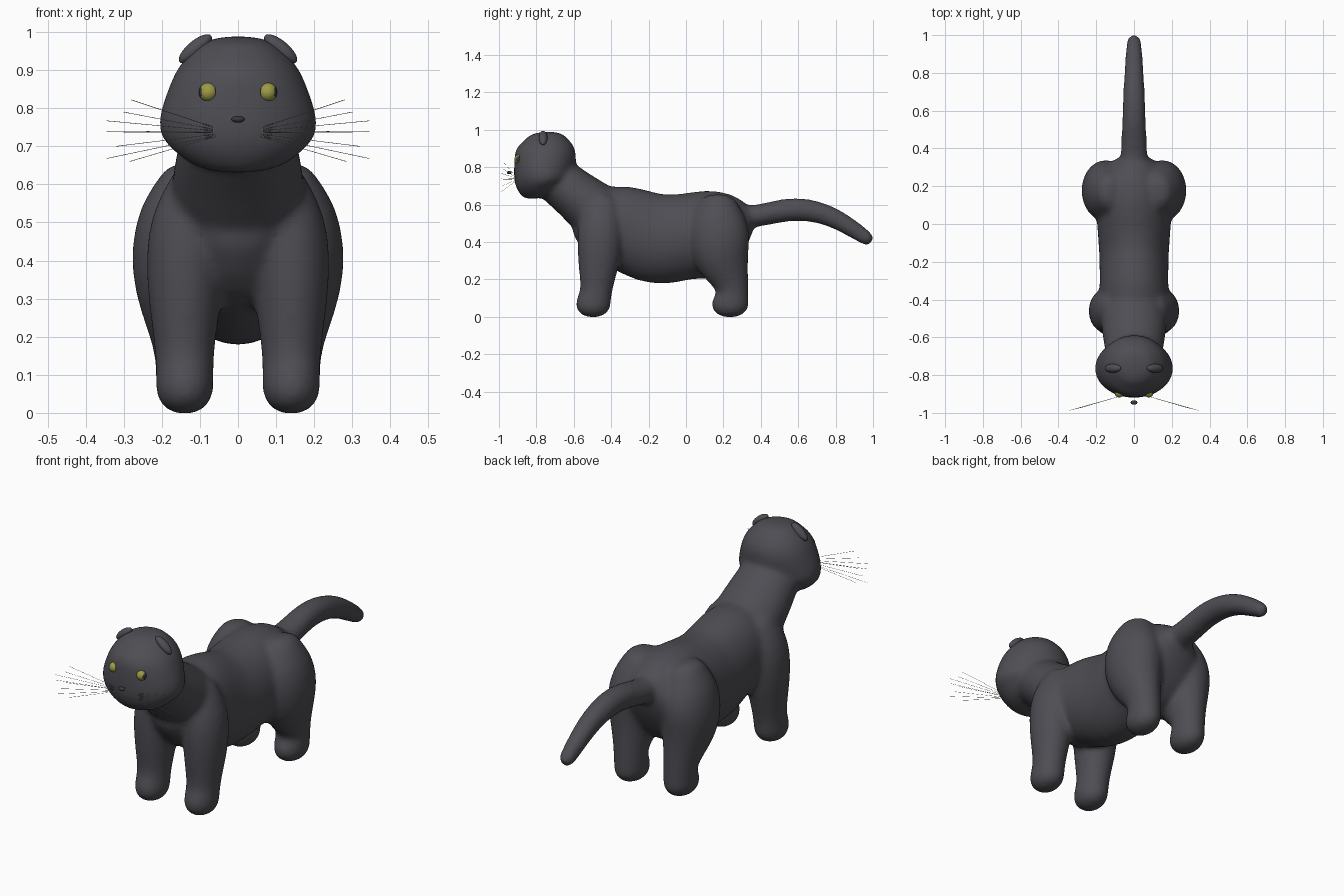
import bpy, bmesh, math
from mathutils import Vector, Matrix

if "Cube" in bpy.data.objects:
    bpy.data.objects.remove(bpy.data.objects["Cube"])


def material(name, rgb):
    m = bpy.data.materials.new(name)
    m.use_nodes = True
    m.diffuse_color = (*rgb, 1)
    m.node_tree.nodes["Principled BSDF"].inputs["Base Color"].default_value = (*rgb, 1)
    return m


fur = material("charcoal fur", (0.075, 0.075, 0.088))
dark = material("dark grey", (0.04, 0.04, 0.045))
yellow = material("olive yellow", (0.33, 0.33, 0.06))
pale = material("whisker beige", (0.4, 0.38, 0.33))


def finish(name, bm, *mats):
    mesh = bpy.data.meshes.new(name)
    bmesh.ops.recalc_face_normals(bm, faces=bm.faces)
    for f in bm.faces:
        f.smooth = True
    bm.to_mesh(mesh)
    bm.free()
    for m in mats:
        mesh.materials.append(m)
    ob = bpy.data.objects.new(name, mesh)
    bpy.context.collection.objects.link(ob)
    return ob


def tube(bm, path, cap, side=1, n=20):
    """Elliptical tube with domed ends; path items are (x, y, z, half width, half depth)."""
    pts = [Vector((side * p[0], p[1], p[2])) for p in path]
    tans = [(pts[min(i + 1, len(pts) - 1)] - pts[max(i - 1, 0)]).normalized()
            for i in range(len(pts))]
    rings = [(c, t, p[3], p[4]) for c, t, p in zip(pts, tans, path)]

    def dome(end, sign):
        c, t, a, b = rings[end]
        return [(c + t * sign * cap * math.sin(k), t, a * math.cos(k), b * math.cos(k))
                for k in (math.radians(d) for d in (30, 55, 75))]

    rings = dome(0, -1)[::-1] + rings + dome(-1, 1)
    loops = []
    for c, t, a, b in rings:
        u = (Vector((1, 0, 0)) - t * t.x).normalized()
        v = t.cross(u)
        loops.append([bm.verts.new(c + u * a * math.cos(k) + v * b * math.sin(k))
                      for k in (2 * math.pi * i / n for i in range(n))])
    for p, q in zip(loops, loops[1:]):
        for i in range(n):
            bm.faces.new((p[i], p[(i + 1) % n], q[(i + 1) % n], q[i]))
    bm.faces.new(loops[0])
    bm.faces.new(loops[-1])


body = bmesh.new()
# torso
tube(body, [(0, y, z, a, b) for y, z, a, b in (
    (-.50, .56, .15, .17), (-.42, .50, .185, .225), (-.32, .475, .185, .228),
    (-.20, .42, .185, .248), (-.10, .412, .19, .248), (0, .43, .20, .228),
    (.10, .44, .20, .245), (.20, .435, .18, .24), (.27, .40, .16, .20))], .06)
# neck
tube(body, [(0, -.70, .74, .15, .13), (0, -.60, .66, .168, .133),
            (0, -.50, .58, .18, .155), (0, -.42, .52, .175, .155)], .05)
# head
tube(body, [(0, y, z, a, b) for y, z, a, b in (
    (-.755, .68, .155, .13), (-.765, .71, .20, .153), (-.765, .75, .217, .16),
    (-.76, .80, .205, .162), (-.748, .87, .18, .172), (-.748, .92, .155, .15),
    (-.75, .955, .115, .11))], .035)
# tail
tube(body, [(0, y, z, a, b) for y, z, a, b in (
    (.26, .53, .075, .06), (.40, .54, .071, .06), (.50, .567, .066, .063),
    (.60, .577, .062, .064), (.70, .563, .058, .060), (.80, .527, .053, .055),
    (.90, .465, .046, .048), (.965, .42, .041, .041))], .038)
# legs
for s in (1, -1):
    tube(body, [(.10, -.45, .60, .08, .10), (.13, -.455, .50, .105, .125),
                (.14, -.46, .40, .105, .125), (.14, -.465, .30, .098, .115),
                (.14, -.475, .20, .084, .096), (.14, -.48, .13, .076, .084),
                (.14, -.497, .07, .079, .097), (.14, -.497, .05, .076, .094)], .055, s)
    tube(body, [(.12, .17, .60, .09, .11), (.14, .17, .52, .125, .155),
                (.15, .175, .42, .135, .172), (.15, .185, .32, .125, .155),
                (.145, .225, .22, .092, .115), (.14, .255, .14, .075, .08),
                (.14, .235, .07, .079, .105), (.14, .235, .05, .076, .10)], .055, s)
body = finish("body", body, fur)
body.modifiers.new("round", "SUBSURF").levels = 1
body.modifiers["round"].render_levels = 1
mod = body.modifiers.new("merge", "REMESH")
mod.mode, mod.voxel_size, mod.use_smooth_shade = "VOXEL", .011, True
mod = body.modifiers.new("soften", "SMOOTH")
mod.factor, mod.iterations = .5, 22


def ellipsoid(name, loc, radii, tilt, *mats):
    bm = bmesh.new()
    bmesh.ops.create_uvsphere(bm, u_segments=24, v_segments=16, radius=1)
    m = Matrix.Translation(loc) @ Matrix.Rotation(tilt, 4, "Y") @ Matrix.Diagonal((*radii, 1))
    bmesh.ops.transform(bm, matrix=m, verts=bm.verts)
    return finish(name, bm, *mats)


ellipsoid("nose", (0, -.945, .771), (.018, .012, .009), 0, dark)

for s, label in ((1, "left"), (-1, "right")):
    # folded ear
    ellipsoid(label + "_ear", (s * .112, -.764, .956), (.054, .023, .021),
              s * math.radians(40), fur)
    # eye with a yellow iris band
    eye = ellipsoid(label + "_eye", (s * .078, -.893, .842), (.025, .025, .025), 0, dark, yellow)
    for f in eye.data.polygons:
        x, y = f.center.x - s * .078, f.center.y + .893
        f.material_index = int(abs(x) < .018 and y < 0)
    # whiskers
    curve = bpy.data.curves.new(label + "_whiskers", "CURVE")
    curve.dimensions = "3D"
    curve.bevel_depth, curve.bevel_resolution = .0007, 0
    curve.materials.append(pale)
    for x, z in ((.28, .822), (.345, .767), (.30, .79), (.345, .74), (.30, .735),
                 (.32, .70), (.345, .668), (.285, .66)):
        line = curve.splines.new("POLY")
        line.points.add(1)
        line.points[0].co = (s * .05, -.905, .737 + (z - .74) * .1, 1)
        line.points[1].co = (s * x, -.905 - x * .24, z, 1)
    bpy.context.collection.objects.link(bpy.data.objects.new(label + "_whiskers", curve))
